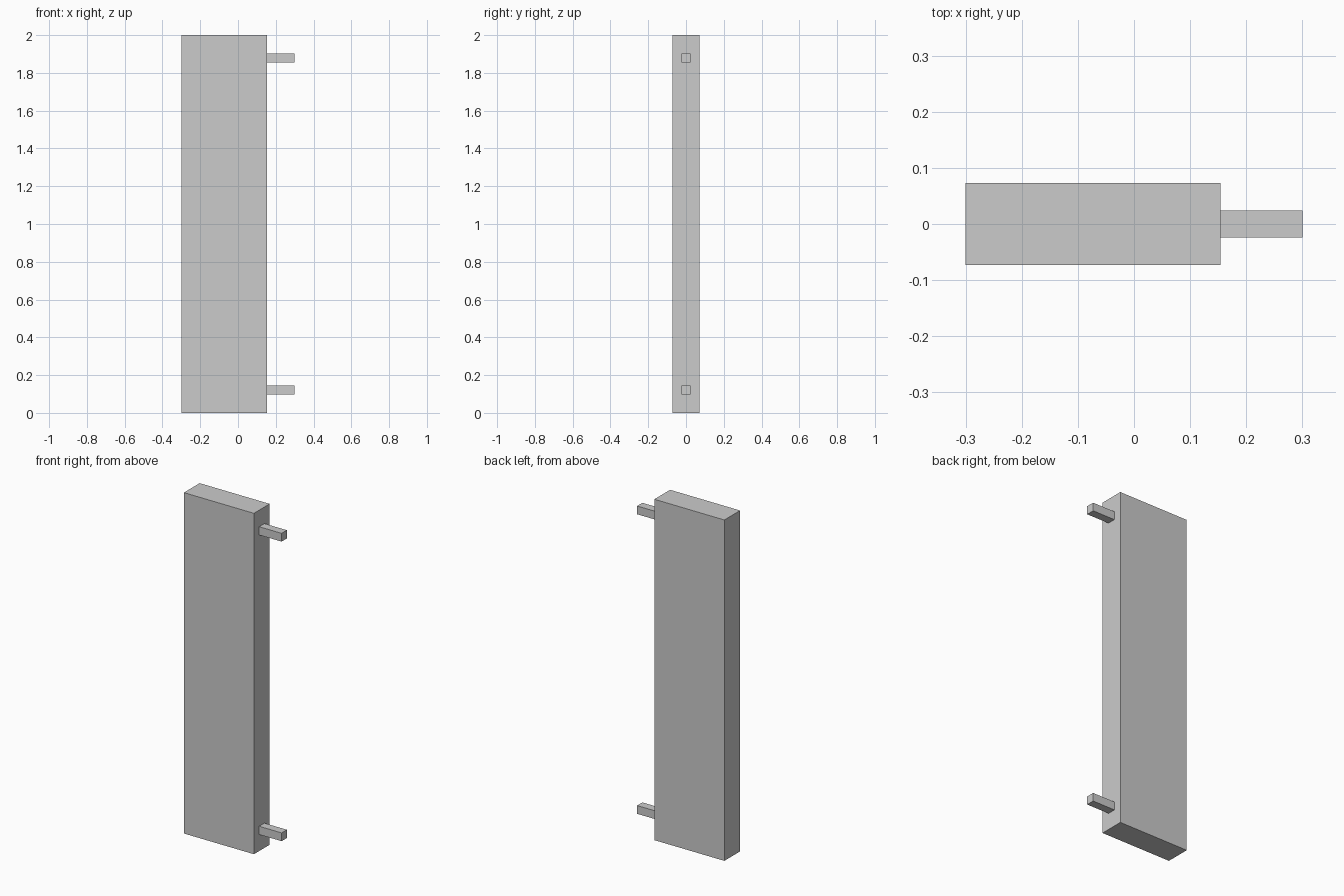
import bpy

if "Cube" in bpy.data.objects:
    bpy.data.objects.remove(bpy.data.objects["Cube"])

U = 0.0485          # peg thickness, the module for the other sizes
HEIGHT = 2.0
LEFT, RIGHT = -0.30, 0.30
EDGE = RIGHT - 3 * U  # panel side where the pegs start


def box(name, lo, hi):
    """Axis-aligned box between two corners."""
    size = [b - a for a, b in zip(lo, hi)]
    bpy.ops.mesh.primitive_cube_add(size=1, location=[(a + b) / 2 for a, b in zip(lo, hi)])
    ob = bpy.context.object
    ob.name = ob.data.name = name
    ob.scale = size
    bpy.ops.object.transform_apply(location=False, rotation=False, scale=True)
    return ob


# Tall flat panel
box("panel", (LEFT, -1.5 * U, 0), (EDGE, 1.5 * U, HEIGHT))

# Square pegs near the bottom and top of the right edge
for name, z in (("lower_peg", 2.5 * U), ("upper_peg", HEIGHT - 2.5 * U)):
    box(name, (EDGE, -U / 2, z - U / 2), (RIGHT, U / 2, z + U / 2))
